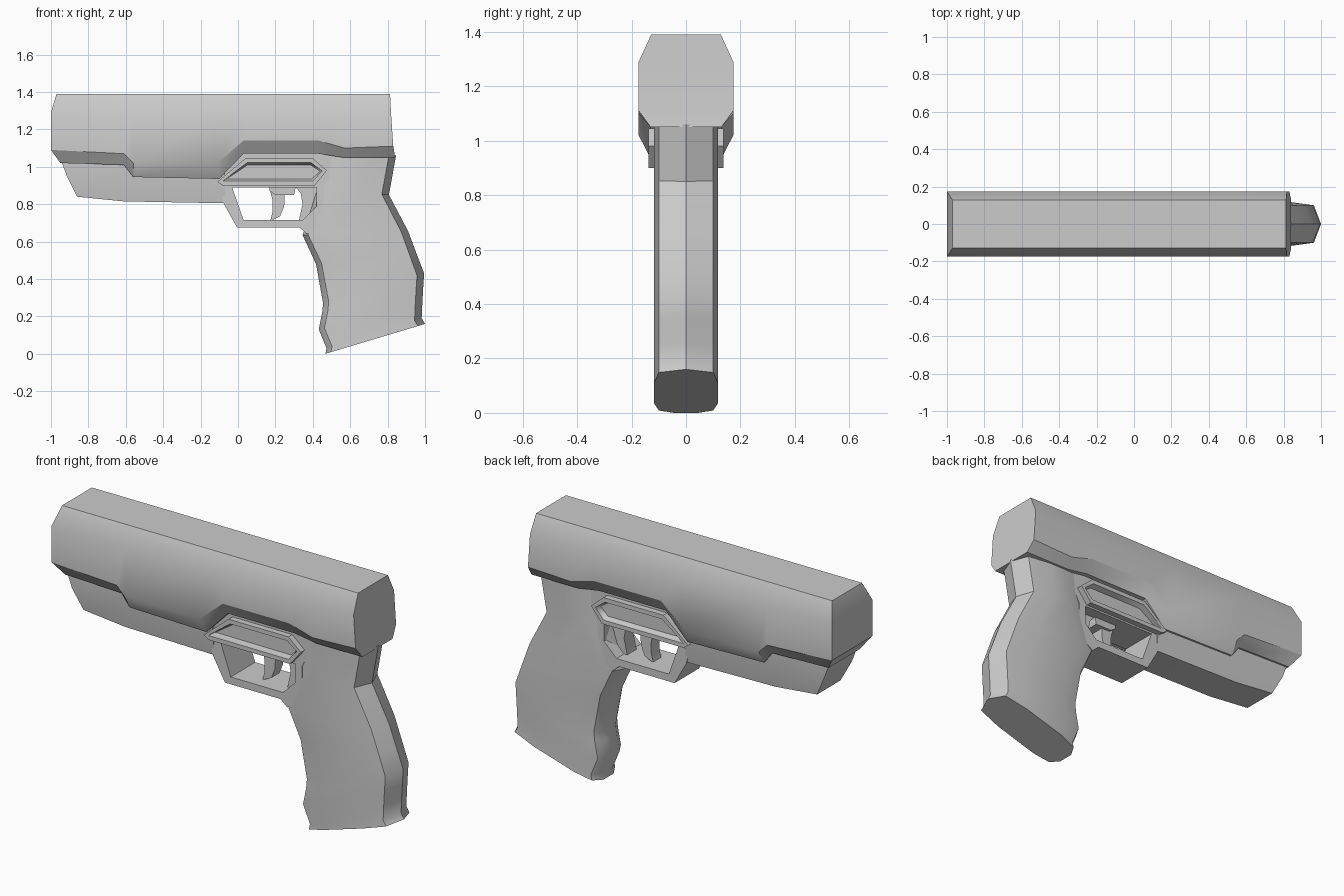
import bpy, bmesh


def make(name, rings, strip_caps=False, angle=0.55):
    """Skin a row of equal-length point rings and close both ends."""
    bm = bmesh.new()
    rows = [[bm.verts.new(p) for p in r] for r in rings]
    n = len(rows[0])
    for a, b in zip(rows, rows[1:]):
        for i in range(n):
            j = (i + 1) % n
            bm.faces.new((a[i], a[j], b[j], b[i]))
    for r in (rows[0], rows[-1]):
        if strip_caps:
            for i in range(n // 2 - 1):
                bm.faces.new((r[i], r[i + 1], r[n - 2 - i], r[n - 1 - i]))
        else:
            bm.faces.new(r)
    bmesh.ops.recalc_face_normals(bm, faces=bm.faces)
    return finish(name, bm, angle)


def finish(name, bm, angle=0.55):
    me = bpy.data.meshes.new(name)
    bm.to_mesh(me)
    bm.free()
    ob = bpy.data.objects.new(name, me)
    bpy.context.collection.objects.link(ob)
    bpy.ops.object.select_all(action='DESELECT')
    ob.select_set(True)
    bpy.context.view_layer.objects.active = ob
    bpy.ops.object.shade_smooth_by_angle(angle=angle)
    return ob


def mirrored(half):
    return half + [(x, -y, z) for x, y, z in reversed(half)]


def prism(name, outline, w):
    return make(name, [[(x, y, z) for x, z in outline] for y in (-w, w)])


# slide: bevelled top, lower edge stepping up over the trigger
stations = [  # x top, x shoulder, x upper edge, z upper edge, x lower edge, z lower edge
    (-0.97, -1.0, -1.0, 1.09, -0.95, 1.02),
    (-0.61, -0.61, -0.61, 1.07, -0.61, 1.01),
    (-0.56, -0.56, -0.56, 1.02, -0.56, 0.945),
    (-0.11, -0.11, -0.11, 1.02, -0.10, 0.935),
    (0.03, 0.03, 0.03, 1.14, 0.03, 1.07),
    (0.43, 0.43, 0.43, 1.14, 0.43, 1.07),
    (0.57, 0.57, 0.57, 1.10, 0.56, 1.05),
    (0.813, 0.818, 0.83, 1.11, 0.84, 1.05)]
make("slide", [mirrored([(xt, 0.128, 1.39), (xs, 0.174, 1.29),
                         (xu, 0.174, zu), (xl, 0.13, zl)])
               for xt, xs, xu, zu, xl, zl in stations], True)

# frame under the barrel
make("front_frame", [mirrored([(xt, 0.12, 1.03), (xm, 0.12, 0.95), (xb, 0.10, zb)])
                     for xt, xm, xb, zb in [(-0.945, -0.915, -0.86, 0.84),
                                            (-0.61, -0.61, -0.61, 0.815),
                                            (-0.07, -0.07, -0.07, 0.805)]], True)

# frame block above the trigger
prism("frame_core", [(-0.11, 0.93), (-0.05, 0.89), (0.46, 0.89), (0.56, 1.08), (0.02, 1.08)], 0.105)

# grip: faceted section with front and back ridges, swept down
levels = [  # front x, z and back x, z
    (0.45, 1.07, 0.845, 1.06), (0.425, 0.88, 0.807, 0.85), (0.345, 0.635, 0.91, 0.655),
    (0.417, 0.48, 0.953, 0.54), (0.455, 0.27, 0.995, 0.43), (0.45, 0.22, 0.99, 0.35),
    (0.432, 0.13, 0.985, 0.26), (0.473, 0.03, 0.982, 0.19), (0.467, 0.0, 1.0, 0.16)]
rings = []
for fx, fz, bx, bz in levels:
    def at(x, y):
        return (x, y, fz + (bz - fz) * (x - fx) / (bx - fx))
    side = [at(fx + 0.03, 0.10), at(fx + 0.12, 0.118), at(bx - 0.17, 0.118), at(bx - 0.038, 0.10)]
    rings.append([at(fx, 0.045)] + side + [at(bx, 0)]
                 + [(x, -y, z) for x, y, z in reversed(side)] + [at(fx, -0.045)])
make("grip", rings)

# trigger guard
prism("trigger_guard", [(-0.11, 0.93), (-0.075, 0.80), (-0.005, 0.675), (0.33, 0.675),
                        (0.37, 0.64), (0.46, 0.70), (0.46, 0.90), (0.42, 0.90), (0.42, 0.79),
                        (0.345, 0.715), (0.03, 0.715), (-0.035, 0.90)], 0.105)

# side panels with a recessed window on both sides
panel = prism("side_panel", [(-0.11, 0.92), (-0.08, 0.90), (0.41, 0.90), (0.475, 0.98),
                             (0.40, 1.045), (0.04, 1.045)], 0.138)
bm = bmesh.new()
bm.from_mesh(panel.data)
bm.faces.ensure_lookup_table()
for f in [f for f in bm.faces if abs(f.normal.y) > 0.9]:
    bmesh.ops.inset_region(bm, faces=[f], thickness=0.025, depth=0)
    bmesh.ops.inset_region(bm, faces=[f], thickness=0.012, depth=-0.03)
bm.to_mesh(panel.data)
bm.free()

# trigger, its carrier and the curved web in front of the grip
prism("trigger", [(0.165, 0.90), (0.185, 0.82), (0.185, 0.76), (0.172, 0.71), (0.225, 0.735),
                  (0.247, 0.79), (0.25, 0.85), (0.26, 0.90)], 0.035)
prism("trigger_carrier", [(0.165, 0.90), (0.17, 0.87), (0.20, 0.85), (0.30, 0.85), (0.31, 0.90)], 0.05)
prism("grip_web", [(0.30, 0.90), (0.335, 0.86), (0.345, 0.80), (0.325, 0.71),
                   (0.40, 0.71), (0.44, 0.78), (0.44, 0.90)], 0.04)
